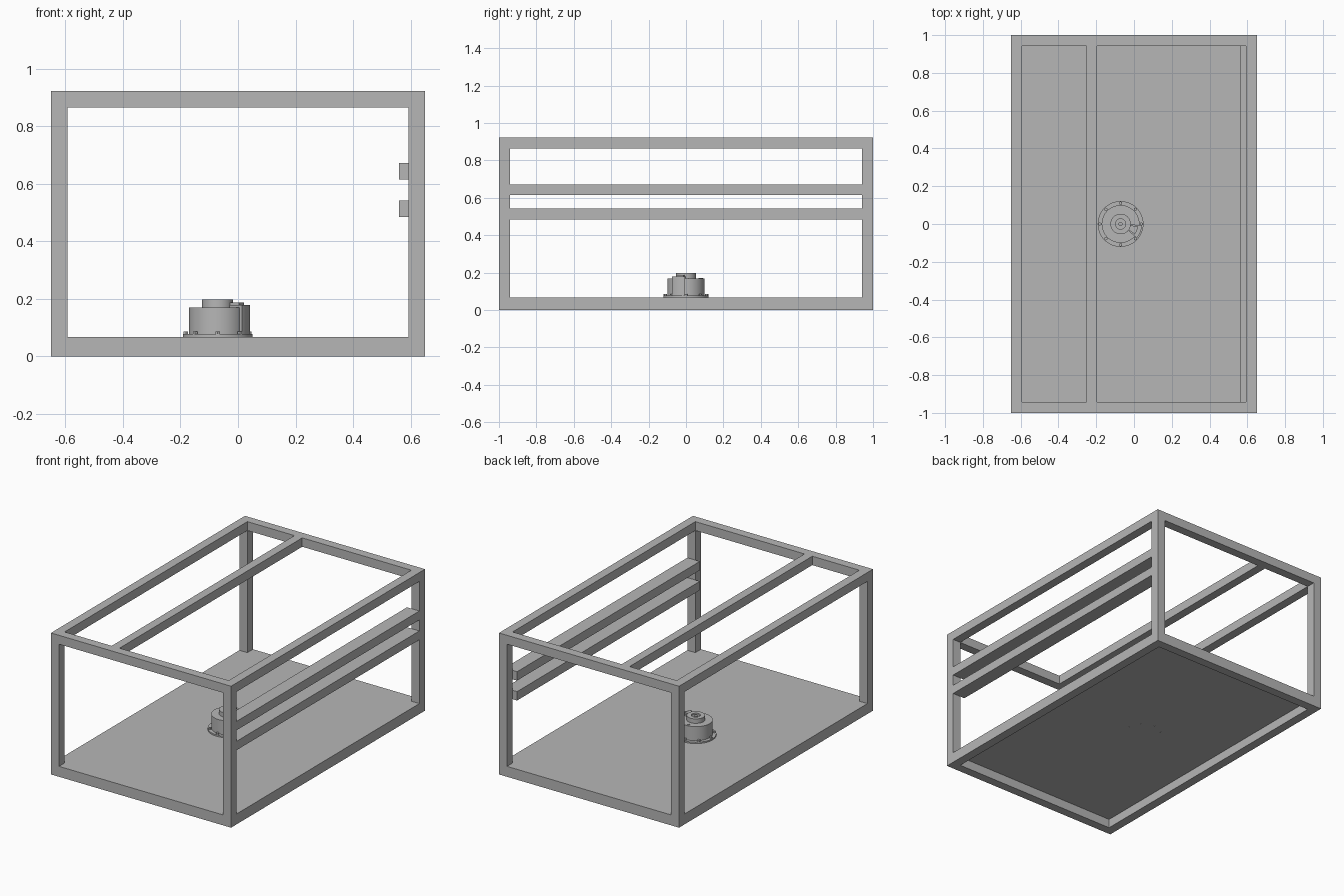
import bpy, bmesh, math

cube = bpy.data.objects.get("Cube")
if cube:
    bpy.data.objects.remove(cube, do_unlink=True)

# Single grey material
grey = bpy.data.materials.new("plain grey")
grey.use_nodes = True
colour = (0.47, 0.47, 0.47, 1)
grey.diffuse_color = colour
grey.node_tree.nodes["Principled BSDF"].inputs["Base Color"].default_value = colour


def make(name, bm, location=(0, 0, 0), smooth=False):
    bmesh.ops.recalc_face_normals(bm, faces=bm.faces[:])
    mesh = bpy.data.meshes.new(name)
    bm.to_mesh(mesh)
    bm.free()
    mesh.materials.append(grey)
    obj = bpy.data.objects.new(name, mesh)
    obj.location = location
    bpy.context.collection.objects.link(obj)
    if smooth:
        bpy.ops.object.select_all(action="DESELECT")
        obj.select_set(True)
        bpy.context.view_layer.objects.active = obj
        bpy.ops.object.shade_smooth_by_angle(angle=math.radians(30))
    return obj


def box(name, x, y, z):
    """Box from (min, max) pairs."""
    bm = bmesh.new()
    bmesh.ops.create_cube(bm, size=1)
    for v in bm.verts:
        v.co = [(lo + hi) / 2 + c * (hi - lo) for c, (lo, hi) in zip(v.co, (x, y, z))]
    return make(name, bm)


def combine(target, tool, operation):
    """Apply a boolean and discard the tool."""
    mod = target.modifiers.new(operation.lower(), "BOOLEAN")
    mod.operation, mod.solver, mod.object = operation, "EXACT", tool
    bpy.context.view_layer.objects.active = target
    bpy.ops.object.modifier_apply(modifier=mod.name)
    bpy.data.objects.remove(tool, do_unlink=True)


def lathe(name, profile, start=0, sweep=360, steps=64):
    """Turn an (r, z) profile about the hub axis; a partial sweep is a closed wedge."""
    bm = bmesh.new()
    a = math.radians(start)
    verts = [bm.verts.new((r * math.cos(a), r * math.sin(a), z)) for r, z in profile]
    edges = [bm.edges.new(pair) for pair in zip(verts, verts[1:])]
    if sweep < 360:
        edges.append(bm.edges.new((verts[-1], verts[0])))
    bmesh.ops.spin(bm, geom=verts + edges, axis=(0, 0, 1), cent=(0, 0, 0),
                   angle=math.radians(sweep), steps=steps)
    bmesh.ops.remove_doubles(bm, verts=bm.verts[:], dist=1e-5)
    if sweep < 360:
        bmesh.ops.holes_fill(bm, edges=bm.edges[:], sides=0)
    return make(name, bm, HUB, smooth=True)


def disc(name, x, y, radius, z0, z1, sides):
    bm = bmesh.new()
    bmesh.ops.create_cone(bm, cap_ends=True, segments=sides, radius1=radius,
                          radius2=radius, depth=z1 - z0)
    return make(name, bm, (HUB[0] + x, HUB[1] + y, (z0 + z1) / 2), smooth=True)


# Overall sizes
W, L, H = 0.65, 1.0, 0.923
BAR, FLOOR, CLEAR = 0.058, 0.068, 1.5
IX, IY, IZ = W - BAR, L - BAR, H - BAR
HUB = (-0.071, 0, 0)

# Frame with floor: a solid block opened on every side, recessed underneath
frame = box("frame", (-W, W), (-L, L), (0, H))
openings = [
    ((-IX, IX), (-CLEAR, CLEAR), (FLOOR, IZ)),
    ((-CLEAR, CLEAR), (-IY, IY), (FLOOR, IZ)),
    ((-IX, IX), (-IY, IY), (IZ - BAR, CLEAR)),
    ((-IX, IX), (-IY, IY), (-CLEAR, BAR)),
]
for span in openings:
    combine(frame, box("opening", *span), "DIFFERENCE")

# Two side rails and the lengthwise roof bar
for z in (0.484, 0.614):
    combine(frame, box("side_rail", (0.56, W), (-IY, IY), (z, z + BAR)), "UNION")
combine(frame, box("roof_bar", (-0.252, -0.196), (-IY, IY), (IZ, H)), "UNION")

# Hub: flange, drum and bored collar with a central pin
lathe("hub_body", [(0, FLOOR), (0.121, FLOOR), (0.121, 0.077), (0.1, 0.077),
                   (0.1, 0.169), (0.054, 0.169), (0.054, 0.198), (0.027, 0.198),
                   (0.027, 0.188), (0.011, 0.188), (0.011, 0.196), (0, 0.196)])

# Raised wedge housing on one side of the drum
lathe("wedge_housing", [(0.05, 0.077), (0.113, 0.077), (0.113, 0.179), (0.05, 0.179)],
      start=-41, sweep=38, steps=10)
lathe("wedge_cap", [(0.05, 0.178), (0.093, 0.178), (0.093, 0.188), (0.05, 0.188)],
      start=-36, sweep=28, steps=8)

# Small ports on the drum top
for i, (x, y) in enumerate([(0, 0.079), (0.088, 0.005)]):
    disc(f"port_{i + 1}", x, y, 0.011, 0.165, 0.171, 20)

# Flange bolts, their tips just showing below the floor
for i in range(8):
    a = i * math.tau / 8
    x, y = 0.11 * math.cos(a), 0.11 * math.sin(a)
    disc(f"bolt_head_{i + 1}", x, y, 0.009, 0.076, 0.087, 6)
    disc(f"bolt_tip_{i + 1}", x, y, 0.004, BAR - 0.001, 0.076, 10)
